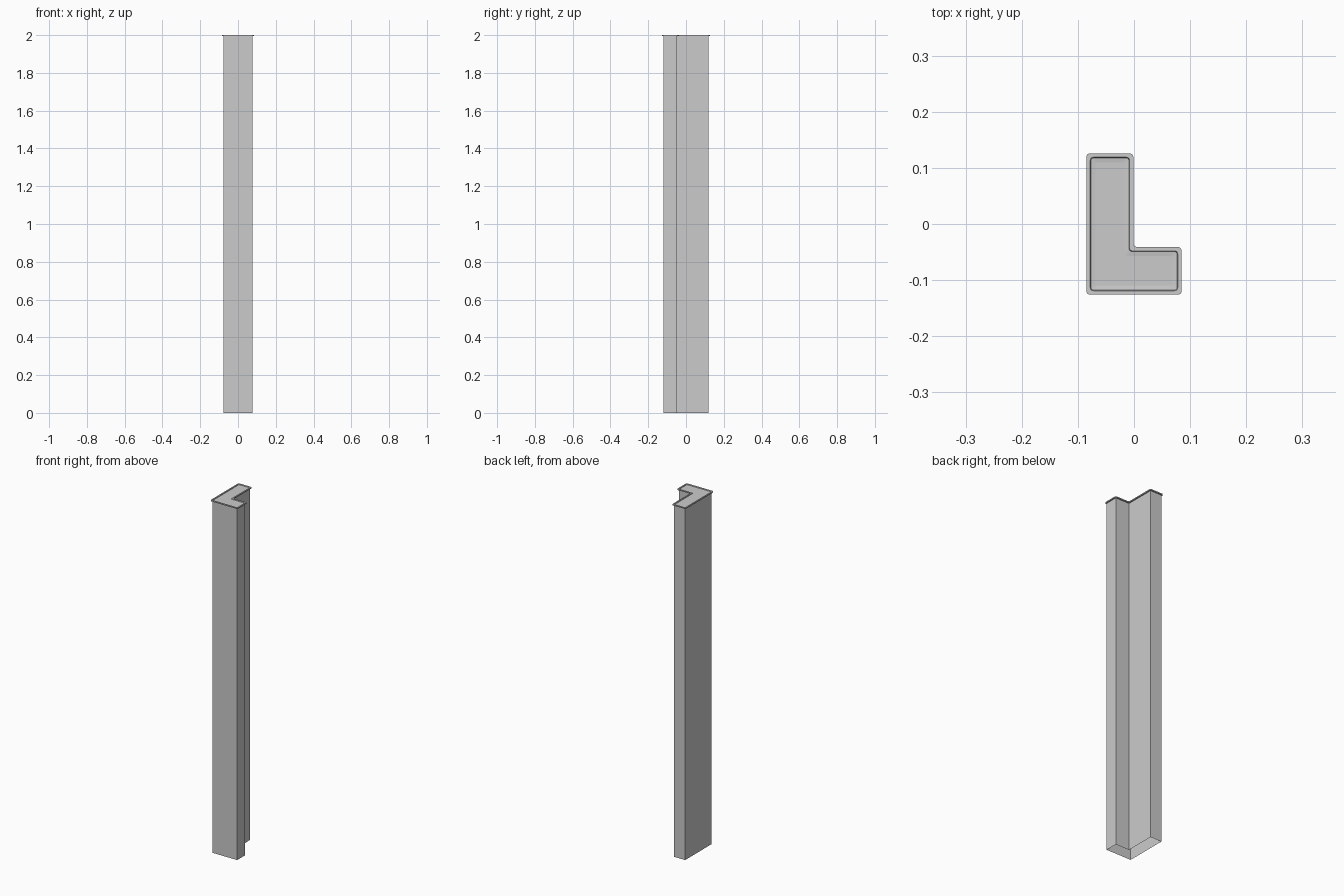
import bpy, bmesh
from mathutils import Vector

if "Cube" in bpy.data.objects:
    bpy.data.objects.remove(bpy.data.objects["Cube"])

# L-shaped footprint, counter-clockwise
X, Y, NX, NY = 0.078, 0.119, -0.008, -0.048
BASE = [Vector(p) for p in ((-X, -Y), (X, -Y), (X, NY), (NX, NY), (NX, Y), (-X, Y))]


def outline(offset, radius, z, steps=4):
    """Footprint grown by offset, with corners rounded by radius."""
    pts, n = [], len(BASE)
    for i, p in enumerate(BASE):
        d1 = (p - BASE[i - 1]).normalized()
        d2 = (BASE[(i + 1) % n] - p).normalized()
        n1, n2 = Vector((d1.y, -d1.x)), Vector((d2.y, -d2.x))
        c = p + (n1 + n2) * offset
        if radius == 0:
            pts.append((c.x, c.y, z))
            continue
        a, b = c - d1 * radius, c + d2 * radius
        for k in range(steps + 1):
            t = k / steps
            q = a * (1 - t) ** 2 + c * 2 * t * (1 - t) + b * t ** 2
            pts.append((q.x, q.y, z))
    return pts


def loft(name, rings, cap_end):
    bm = bmesh.new()
    loops = [[bm.verts.new(p) for p in r] for r in rings]
    for lo, hi in zip(loops, loops[1:]):
        for i in range(len(lo)):
            j = (i + 1) % len(lo)
            bm.faces.new((lo[i], lo[j], hi[j], hi[i]))
    if cap_end:
        bm.faces.new(loops[-1])
    mesh = bpy.data.meshes.new(name)
    bm.to_mesh(mesh)
    bm.free()
    obj = bpy.data.objects.new(name, mesh)
    bpy.context.collection.objects.link(obj)
    return obj


# Tall thin-walled post, open at the bottom
loft("post", [outline(0, 0, 0), outline(0, 0, 1.994)], False)

# Thin overhanging cap: rounded flange with a shallow sunken panel
loft("cap", [
    outline(0.0, 0.004, 1.994),
    outline(0.007, 0.008, 1.994),
    outline(0.007, 0.008, 2.0),
    outline(0.0, 0.006, 2.0),
    outline(-0.001, 0.006, 1.996),
    outline(-0.009, 0.006, 1.995),
], True)
